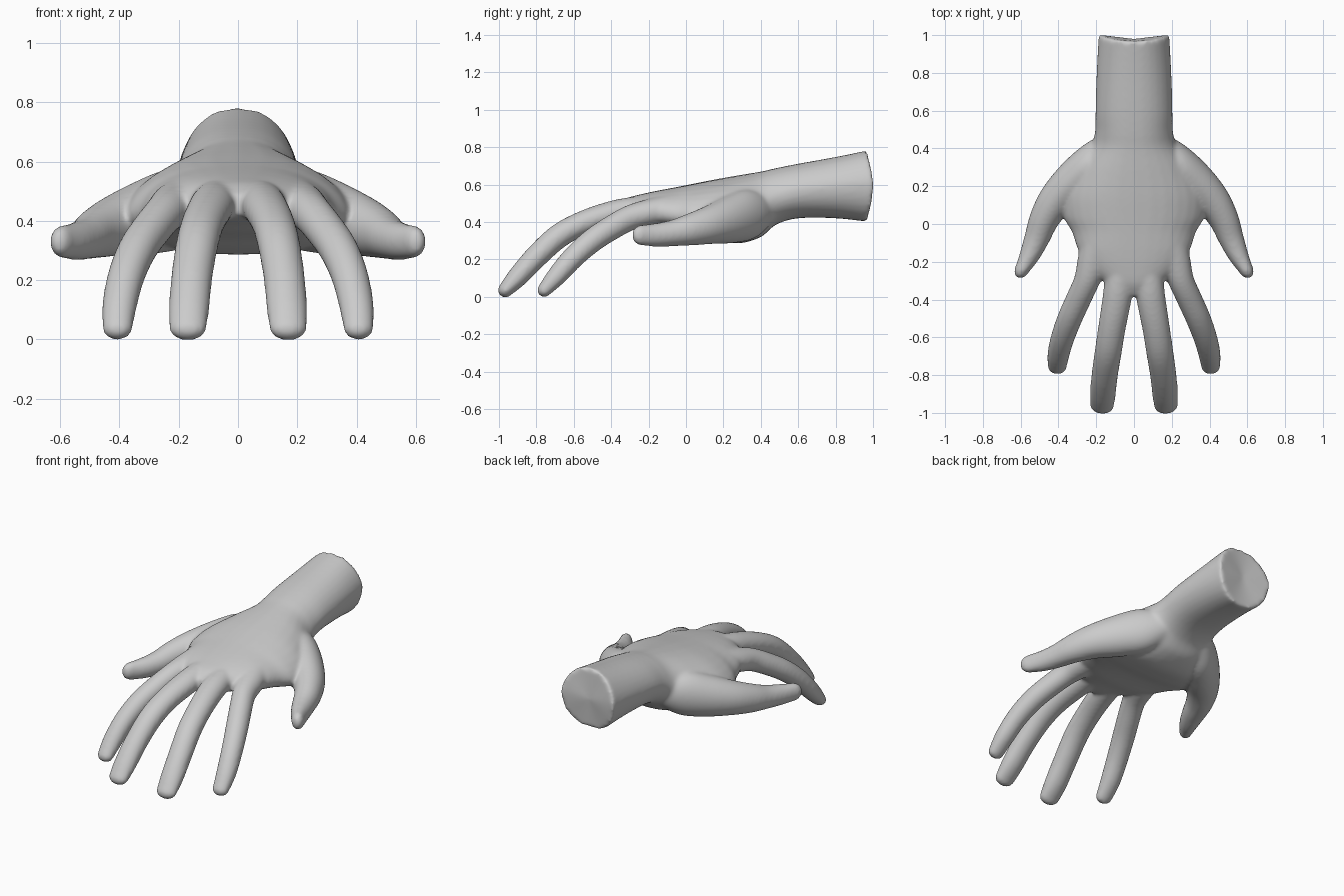
import bpy, bmesh, math
from mathutils import Vector

if "Cube" in bpy.data.objects:
    bpy.data.objects.remove(bpy.data.objects["Cube"])

SEG = 32


def smooth_rows(rows, steps=5):
    """Catmull-Rom interpolation through rows of numbers."""
    rows = [Vector(r) for r in rows]
    out = []
    for i in range(len(rows) - 1):
        a, b = rows[max(i - 1, 0)], rows[i]
        c, d = rows[i + 1], rows[min(i + 2, len(rows) - 1)]
        for k in range(steps):
            t = k / steps
            out.append(0.5 * (2 * b + (c - a) * t + (2 * a - 5 * b + 4 * c - d) * t * t
                              + (3 * b - a - 3 * c + d) * t ** 3))
    return out + [rows[-1]]


def skin(bm, rings, cap_point=None):
    """Bridge rings of points into a closed shell."""
    vs = [[bm.verts.new(p) for p in ring] for ring in rings]
    for a, b in zip(vs, vs[1:]):
        for i in range(SEG):
            j = (i + 1) % SEG
            bm.faces.new((a[i], a[j], b[j], b[i]))
    bm.faces.new(vs[-1])
    if cap_point is None:
        bm.faces.new(vs[0][::-1])
    else:
        c = bm.verts.new(cap_point)
        for i in range(SEG):
            bm.faces.new((c, vs[0][(i + 1) % SEG], vs[0][i]))


def digit(bm, rows, side):
    """Tapering finger along rows of x, y, z, half width, half thickness."""
    pts = smooth_rows(rows)
    rings = []

    def ring(c, t, w, h):
        u = t.cross(Vector((0, 0, 1))).normalized()
        v = u.cross(t)
        rings.append([c + u * w * math.cos(2 * math.pi * i / SEG)
                      + v * h * math.sin(2 * math.pi * i / SEG) for i in range(SEG)])

    for i, p in enumerate(pts):
        q, r = pts[max(i - 1, 0)], pts[min(i + 1, len(pts) - 1)]
        tan = (Vector(r[:3]) - Vector(q[:3])).normalized()
        ring(Vector(p[:3]), tan, p[3], p[4])
    for k in range(1, 7):                      # rounded fingertip
        a = k / 6 * math.pi * 0.47
        ring(Vector(p[:3]) + tan * p[4] * math.sin(a), tan, p[3] * math.cos(a), p[4] * math.cos(a))
    skin(bm, [[Vector((v.x * side, v.y, v.z)) for v in r] for r in rings])


bm = bmesh.new()

# forearm and palm: y, half width, top z, bottom z, height of widest point, crown sharpness
body = [(0.98, .188, .785, .40, .54, 1.3), (.8, .198, .748, .42, .52, 1.25),
        (.6, .204, .712, .42, .5, 1.2), (.48, .208, .688, .385, .48, 1.2),
        (.40, .24, .670, .32, .46, 1.25), (.28, .33, .65, .286, .42, 1.3),
        (.15, .385, .627, .305, .36, 1.25), (.04, .375, .605, .335, .33, 1.2),
        (-.04, .33, .589, .35, .36, 1.1), (-.14, .295, .57, .365, .42, 1),
        (-.23, .235, .551, .385, .45, 1), (-.32, .14, .527, .40, .45, 1),
        (-.38, .05, .49, .415, .5, 1)]
rings = []
for n, (y, w, top, bot, f, crown) in enumerate(smooth_rows(body)):
    mid = bot + (top - bot) * f
    under = 0.8 if y < 0.45 else 0.95          # palm is flatter underneath
    ring = []
    for i in range(SEG):
        c, s = math.cos(2 * math.pi * i / SEG), math.sin(2 * math.pi * i / SEG)
        sx = math.copysign(abs(c) ** 0.88, c)
        z = mid + (s ** crown * (top - mid) if s > 0 else -(-s) ** under * (mid - bot))
        # the cut end of the wrist is saddle shaped
        dy = (0.035 * c * c - 0.013) if n == 0 else 0
        ring.append(Vector((w * sx, y + dy, z)))
    rings.append(ring)
skin(bm, rings, Vector((0, 0.98, 0.59)))

inner = [(.065, -.15, .475, .08, .07), (.077, -.28, .467, .077, .068), (.091, -.4, .445, .077, .067),
         (.117, -.55, .395, .073, .065), (.137, -.68, .325, .072, .065), (.155, -.8, .216, .07, .062),
         (.165, -.9, .107, .069, .055), (.169, -.966, .036, .063, .04)]
outer = [(.19, -.1, .47, .09, .075), (.218, -.2, .45, .083, .072), (.25, -.3, .422, .069, .068),
         (.295, -.4, .368, .067, .066), (.34, -.5, .302, .066, .064), (.377, -.6, .214, .063, .06),
         (.4, -.69, .113, .059, .053), (.407, -.758, .036, .051, .038)]
# the thumb root starts deep inside the wrist so that it flows out of it
thumb = [(.05, .5, .5, .04, .04), (.11, .42, .475, .08, .09), (.21, .33, .442, .105, .135),
         (.315, .23, .411, .108, .126), (.41, .13, .385, .095, .104), (.473, .03, .361, .08, .087),
         (.512, -.07, .341, .068, .071), (.55, -.16, .331, .055, .063), (.591, -.237, .33, .039, .056)]
for side in (-1, 1):
    for rows in (inner, outer, thumb):
        digit(bm, rows, side)

bmesh.ops.recalc_face_normals(bm, faces=bm.faces)
mesh = bpy.data.meshes.new("hand")
bm.to_mesh(mesh)
bm.free()
hand = bpy.data.objects.new("hand", mesh)
bpy.context.collection.objects.link(hand)

# fuse the shells and soften the joins
remesh = hand.modifiers.new("fuse", 'REMESH')
remesh.mode = 'VOXEL'
remesh.voxel_size = 0.01
remesh.use_smooth_shade = True
soft = hand.modifiers.new("soften", 'SMOOTH')
soft.factor = 0.5
soft.iterations = 14

skin_mat = bpy.data.materials.new("light grey")
skin_mat.diffuse_color = (0.6, 0.6, 0.6, 1)
skin_mat.use_nodes = True
skin_mat.node_tree.nodes["Principled BSDF"].inputs["Base Color"].default_value = skin_mat.diffuse_color
mesh.materials.append(skin_mat)
for p in mesh.polygons:
    p.use_smooth = True
